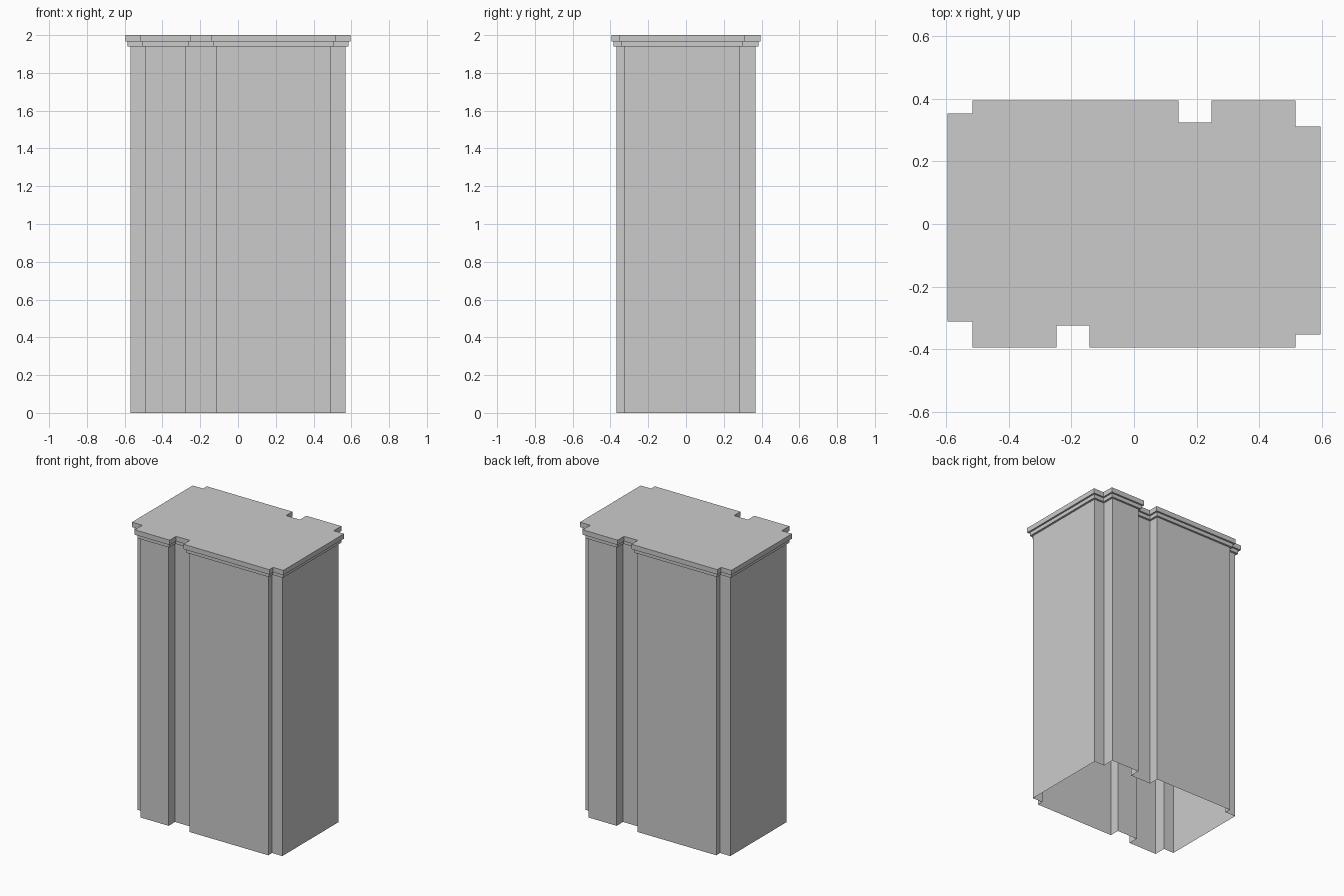
import bpy, bmesh
from mathutils import Vector

if "Cube" in bpy.data.objects:
    bpy.data.objects.remove(bpy.data.objects["Cube"])

# Half of the cornice outline, counter-clockwise; the other half is it turned 180 degrees
half = [(-0.596, -0.312), (-0.517, -0.312), (-0.517, -0.395), (-0.248, -0.395),
        (-0.248, -0.325), (-0.142, -0.325), (-0.142, -0.395), (0.517, -0.395),
        (0.517, -0.354), (0.596, -0.354)]
outline = [Vector(p) for p in half] + [-Vector(p) for p in half]


def inset(points, d):
    """Move every edge of a right-angled outline inward by d."""
    result = []
    for i, p in enumerate(points):
        a = (p - points[i - 1]).normalized()
        b = (points[(i + 1) % len(points)] - p).normalized()
        result.append(p + d * (Vector((-a.y, a.x)) + Vector((-b.y, b.x))))
    return result


# Open-bottomed shaft, two cornice steps: (inset, height) from bottom to top
profile = [(0.026, 0.0), (0.026, 1.94), (0.012, 1.94),
           (0.012, 1.966), (0.0, 1.966), (0.0, 2.0)]

bm = bmesh.new()
rings = [[bm.verts.new((p.x, p.y, z)) for p in inset(outline, d)] for d, z in profile]
n = len(outline)
for low, high in zip(rings, rings[1:]):
    for i in range(n):
        j = (i + 1) % n
        bm.faces.new((low[i], low[j], high[j], high[i]))

# Flat top
bm.faces.new(rings[-1])

mesh = bpy.data.meshes.new("building_shell")
bm.to_mesh(mesh)
bm.free()
bpy.context.collection.objects.link(bpy.data.objects.new("building_shell", mesh))
